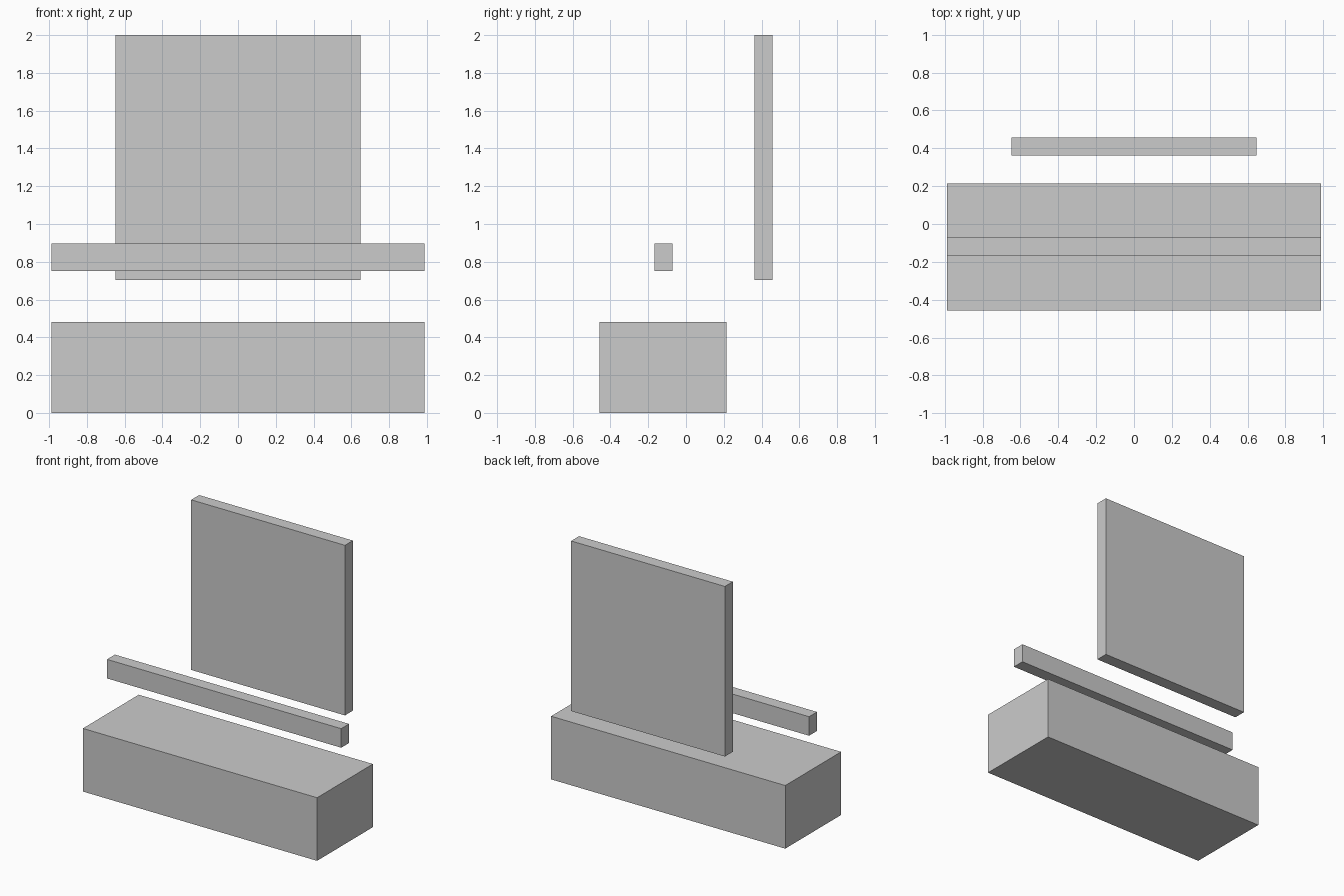
import bpy

if "Cube" in bpy.data.objects:
    bpy.data.objects.remove(bpy.data.objects["Cube"])


def box(name, x, y, z):
    """Axis-aligned box from (min, max) ranges."""
    ranges = (x, y, z)
    centre = [(a + b) / 2 for a, b in ranges]
    bpy.ops.mesh.primitive_cube_add(size=1, location=centre)
    obj = bpy.context.object
    obj.name = name
    obj.scale = [b - a for a, b in ranges]
    bpy.ops.object.transform_apply(location=False, rotation=False, scale=True)
    return obj


# Long low block on the floor
box("base_block", (-0.987, 0.987), (-0.4575, 0.2145), (0, 0.481))

# Slim bar floating above the block
box("cross_bar", (-0.987, 0.987), (-0.167, -0.072), (0.751, 0.896))

# Upright square panel at the rear
box("back_panel", (-0.648, 0.648), (0.3625, 0.4575), (0.704, 2.0))
